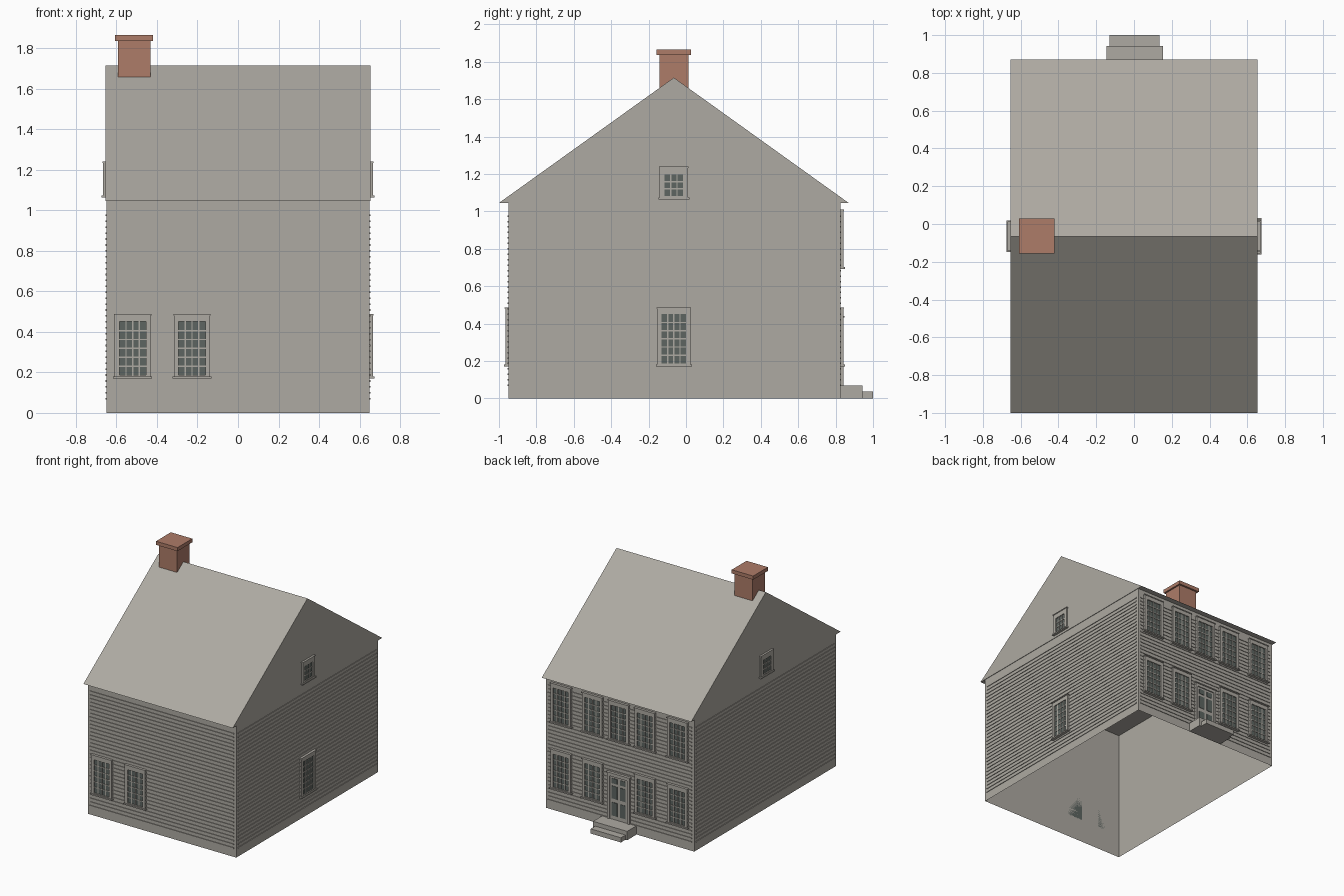
import bpy, bmesh
from math import pi
from mathutils import Matrix, Vector

if "Cube" in bpy.data.objects:
    bpy.data.objects.remove(bpy.data.objects["Cube"])


def material(name, rgb):
    m = bpy.data.materials.new(name)
    m.use_nodes = True
    m.diffuse_color = (*rgb, 1)
    m.node_tree.nodes["Principled BSDF"].inputs["Base Color"].default_value = (*rgb, 1)
    return m


GREY = material("warm grey paint", (0.42, 0.40, 0.36))
GLASS = material("dark glass", (0.11, 0.13, 0.12))
BRICK = material("red brick", (0.42, 0.20, 0.14))

# Main dimensions
HALF, FRONT, BACK, EAVE = 0.65, -0.95, 0.825, 1.045
RIDGE_Y, RIDGE_Z = -0.065, 1.715
MID = (FRONT + BACK) / 2

# Wall frames: local u along the wall, -y outward, z up
WALLS = {
    "front": Matrix.Translation((0, FRONT, 0)),
    "back": Matrix.Translation((0, BACK, 0)) @ Matrix.Rotation(pi, 4, "Z"),
    "left": Matrix.Translation((HALF, 0, 0)) @ Matrix.Rotation(pi / 2, 4, "Z"),
    "right": Matrix.Translation((-HALF, 0, 0)) @ Matrix.Rotation(-pi / 2, 4, "Z"),
}


def box(bm, x, y, z, mat=0):
    """Add a box from (min, max) pairs."""
    lo, hi = (Vector(c) for c in zip(x, y, z))
    size = Matrix.Diagonal((*(hi - lo), 1))
    verts = bmesh.ops.create_cube(bm, size=1, matrix=Matrix.Translation((lo + hi) / 2) @ size)["verts"]
    for f in {f for v in verts for f in v.link_faces}:
        f.material_index = mat


def finish(name, bm, mats, matrix=None):
    mesh = bpy.data.meshes.new(name)
    bm.to_mesh(mesh)
    bm.free()
    for m in mats:
        mesh.materials.append(m)
    ob = bpy.data.objects.new(name, mesh)
    if matrix:
        ob.matrix_world = matrix
    bpy.context.collection.objects.link(ob)
    return ob


# Hollow wall shell, open underneath
bm = bmesh.new()
box(bm, (-HALF, HALF), (FRONT, BACK), (0, EAVE))
bmesh.ops.delete(bm, geom=[f for f in bm.faces if abs(f.normal.z) > 0.5], context="FACES_ONLY")
finish("walls", bm, [GREY])

# Gabled roof prism
bm = bmesh.new()
ends = [[bm.verts.new((x, y, z)) for y, z in ((-1, EAVE), (0.87, EAVE), (RIDGE_Y, RIDGE_Z))]
        for x in (-0.654, 0.654)]
bm.faces.new(ends[0])
bm.faces.new(ends[1])
for i in range(3):
    j = (i + 1) % 3
    bm.faces.new((ends[0][i], ends[0][j], ends[1][j], ends[1][i]))
bmesh.ops.recalc_face_normals(bm, faces=bm.faces)
finish("roof", bm, [GREY])

# Horizontal siding strips on every wall
COUNT, LOW, HIGH = 32, 0.07, 0.975
for wall, frame in WALLS.items():
    bm = bmesh.new()
    if wall in ("front", "back"):
        u0, u1 = -HALF + 0.02, HALF - 0.02
    else:
        sign = 1 if wall == "left" else -1
        u0, u1 = sorted((sign * (FRONT + 0.02), sign * (BACK - 0.02)))
    for i in range(COUNT):
        z = LOW + (HIGH - LOW) * i / (COUNT - 1)
        box(bm, (u0, u1), (-0.005, 0), (z - 0.004, z + 0.004))
    finish(wall + "_siding", bm, [GREY], frame)


def window(name, wall, u, z0, z1, width, glass_w, glass_z, cols, rows):
    """Casing, sill, head, glass and glazing bars."""
    bm = bmesh.new()
    w, g = width / 2, glass_w / 2
    g0, g1 = glass_z
    for s in (-1, 1):
        box(bm, sorted((s * g, s * w)), (-0.016, 0), (z0, z1))
    box(bm, (-g, g), (-0.016, 0), (z0, g0))
    box(bm, (-g, g), (-0.016, 0), (g1, z1))
    box(bm, (-w - 0.007, w + 0.007), (-0.024, 0), (z0 - 0.005, z0 + 0.005))
    box(bm, (-w - 0.003, w + 0.003), (-0.02, 0), (z1 - 0.007, z1))
    box(bm, (-g, g), (-0.008, 0), (g0, g1), 1)
    bar = 0.0035
    for i in range(1, cols):
        x = -g + glass_w * i / cols
        box(bm, (x - bar, x + bar), (-0.012, -0.008), (g0, g1))
    for i in range(1, rows):
        z = g0 + (g1 - g0) * i / rows
        box(bm, (-g, g), (-0.012, -0.008), (z - bar, z + bar))
    finish(name, bm, [GREY, GLASS], WALLS[wall] @ Matrix.Translation((u, 0, 0)))


def tall_window(name, wall, u, base):
    window(name, wall, u, base, base + 0.312, 0.178, 0.132, (base + 0.012, base + 0.275), 4, 6)


LOWER, UPPER = 0.175, 0.698
for i, x in enumerate((-0.52, -0.227)):
    tall_window(f"front_window_{i + 1}", "front", x, LOWER)
tall_window("left_window", "left", RIDGE_Y, LOWER)
for i, x in enumerate((0.51, 0.235, 0.005, -0.225, -0.51)):
    tall_window(f"back_upper_window_{i + 1}", "back", -x, UPPER)
    if i != 2:
        tall_window(f"back_lower_window_{i + 1}", "back", -x, LOWER)

# Small attic windows in both gables
for wall, u in (("left", RIDGE_Y), ("right", -RIDGE_Y)):
    window(wall + "_attic_window", wall, u, 1.068, 1.24, 0.152, 0.1, (1.082, 1.197), 3, 3)

# Back door with casing and six dark panels
bm = bmesh.new()
DOOR_TOP = 0.44
for s in (-1, 1):
    box(bm, sorted((s * 0.077, s * 0.098)), (-0.016, 0), (0.07, DOOR_TOP))
box(bm, (-0.077, 0.077), (-0.016, 0), (0.41, DOOR_TOP))
box(bm, (-0.104, 0.104), (-0.022, 0), (DOOR_TOP - 0.008, DOOR_TOP))
box(bm, (-0.077, 0.077), (-0.008, 0), (0.07, 0.41))
for s in (-1, 1):
    for span in ((0.1, 0.205), (0.235, 0.335), (0.355, 0.395)):
        box(bm, sorted((s * 0.012, s * 0.06)), (-0.011, -0.008), span, 1)
finish("back_door", bm, [GREY, GLASS], WALLS["back"] @ Matrix.Translation((-0.005, 0, 0)))

# Two doorsteps
bm = bmesh.new()
box(bm, (-0.145, 0.153), (BACK, 0.943), (0, 0.07))
box(bm, (-0.13, 0.135), (0.943, 1.0), (0, 0.037))
finish("back_steps", bm, [GREY])

# Brick chimney with a cap
bm = bmesh.new()
box(bm, (-0.592, -0.433), (-0.143, 0.013), (1.655, 1.836))
box(bm, (-0.608, -0.42), (-0.157, 0.028), (1.836, 1.865))
finish("chimney", bm, [BRICK])
